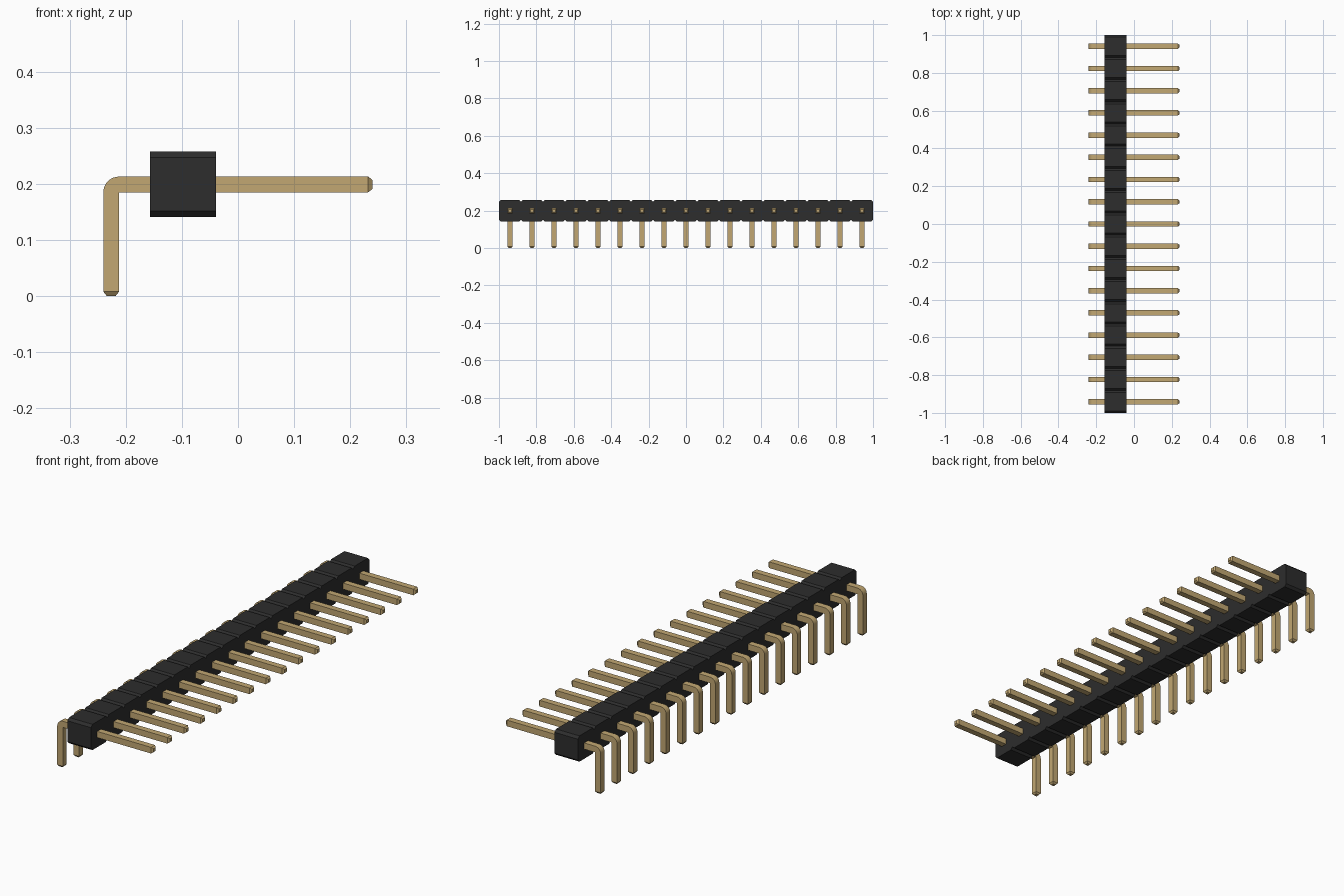
import bpy
import bmesh
import math
from mathutils import Vector

cube = bpy.data.objects.get("Cube")
if cube:
    bpy.data.objects.remove(cube, do_unlink=True)

PINS = 17
PITCH = 2.0 / PINS
HALF = 0.014            # half thickness of a pin
AXIS_Z = 0.199          # height of the horizontal arm
LEG_X = -0.226          # centre of the vertical leg


def material(name, rgb, roughness):
    mat = bpy.data.materials.new(name)
    mat.use_nodes = True
    mat.diffuse_color = (*rgb, 1)
    shader = mat.node_tree.nodes["Principled BSDF"]
    shader.inputs["Base Color"].default_value = (*rgb, 1)
    shader.inputs["Roughness"].default_value = roughness
    return mat


def finish(bm, name, mat):
    bmesh.ops.recalc_face_normals(bm, faces=bm.faces[:])
    mesh = bpy.data.meshes.new(name)
    bm.to_mesh(mesh)
    bm.free()
    mesh.materials.append(mat)
    return mesh


def add_object(name, mesh, y=0.0):
    obj = bpy.data.objects.new(name, mesh)
    obj.location.y = y
    bpy.context.collection.objects.link(obj)
    return obj


black = material("black plastic", (0.026, 0.026, 0.026), 0.6)
gold = material("gold metal", (0.54, 0.39, 0.17), 0.5)

# Housing: a row of chamfered cells joined side by side, extruded along x
X0, X1, Z0, Z1, CHAMFER = -0.157, -0.039, 0.141, 0.258, 0.011
bm = bmesh.new()
for i in range(PINS):
    a = -1 + i * PITCH
    b = a + PITCH
    outline = [(a + CHAMFER, Z0), (b - CHAMFER, Z0), (b, Z0 + CHAMFER), (b, Z1 - CHAMFER),
               (b - CHAMFER, Z1), (a + CHAMFER, Z1), (a, Z1 - CHAMFER), (a, Z0 + CHAMFER)]
    bm.faces.new([bm.verts.new((X0, y, z)) for y, z in outline])
bmesh.ops.remove_doubles(bm, verts=bm.verts[:], dist=1e-5)
back = bm.faces[:]
result = bmesh.ops.extrude_face_region(bm, geom=back, use_keep_orig=True)
moved = [v for v in result["geom"] if isinstance(v, bmesh.types.BMVert)]
bmesh.ops.translate(bm, verts=moved, vec=(X1 - X0, 0, 0))
add_object("housing", finish(bm, "housing", black))

# Pin: square sections swept round the bend, each given by its inner edge,
# its outward direction and its taper
INNER = Vector((LEG_X + HALF, 0, AXIS_Z - HALF))
TIP, TAPER = 0.008, 0.55
up, left = Vector((0, 0, 1)), Vector((-1, 0, 0))
sections = [(Vector((0.24, 0, INNER.z)), up, TAPER),
            (Vector((0.24 - TIP, 0, INNER.z)), up, 1)]
STEPS = 8
for k in range(STEPS + 1):
    t = k / STEPS * math.pi / 2
    sections.append((INNER, up * math.cos(t) + left * math.sin(t), 1))
sections += [(Vector((INNER.x, 0, TIP)), left, 1),
             (Vector((INNER.x, 0, 0)), left, TAPER)]

bm = bmesh.new()
rings = []
for inner, out, scale in sections:
    centre = inner + out * HALF
    rings.append([bm.verts.new(centre + out * (HALF * scale * u) + Vector((0, HALF * scale * v, 0)))
                  for u, v in ((-1, -1), (1, -1), (1, 1), (-1, 1))])
for r, s in zip(rings, rings[1:]):
    for k in range(4):
        n = (k + 1) % 4
        bm.faces.new((r[k], r[n], s[n], s[k]))
bm.faces.new(rings[0])
bm.faces.new(rings[-1])
bmesh.ops.remove_doubles(bm, verts=bm.verts[:], dist=1e-5)
pin_mesh = finish(bm, "pin", gold)

# Row of identical pins
pins = [add_object(f"pin_{i + 1}", pin_mesh, -1 + (i + 0.5) * PITCH) for i in range(PINS)]

# Smooth the bend and keep the square edges sharp
bpy.ops.object.select_all(action="DESELECT")
pins[0].select_set(True)
bpy.context.view_layer.objects.active = pins[0]
bpy.ops.object.shade_smooth_by_angle(angle=math.radians(30))
